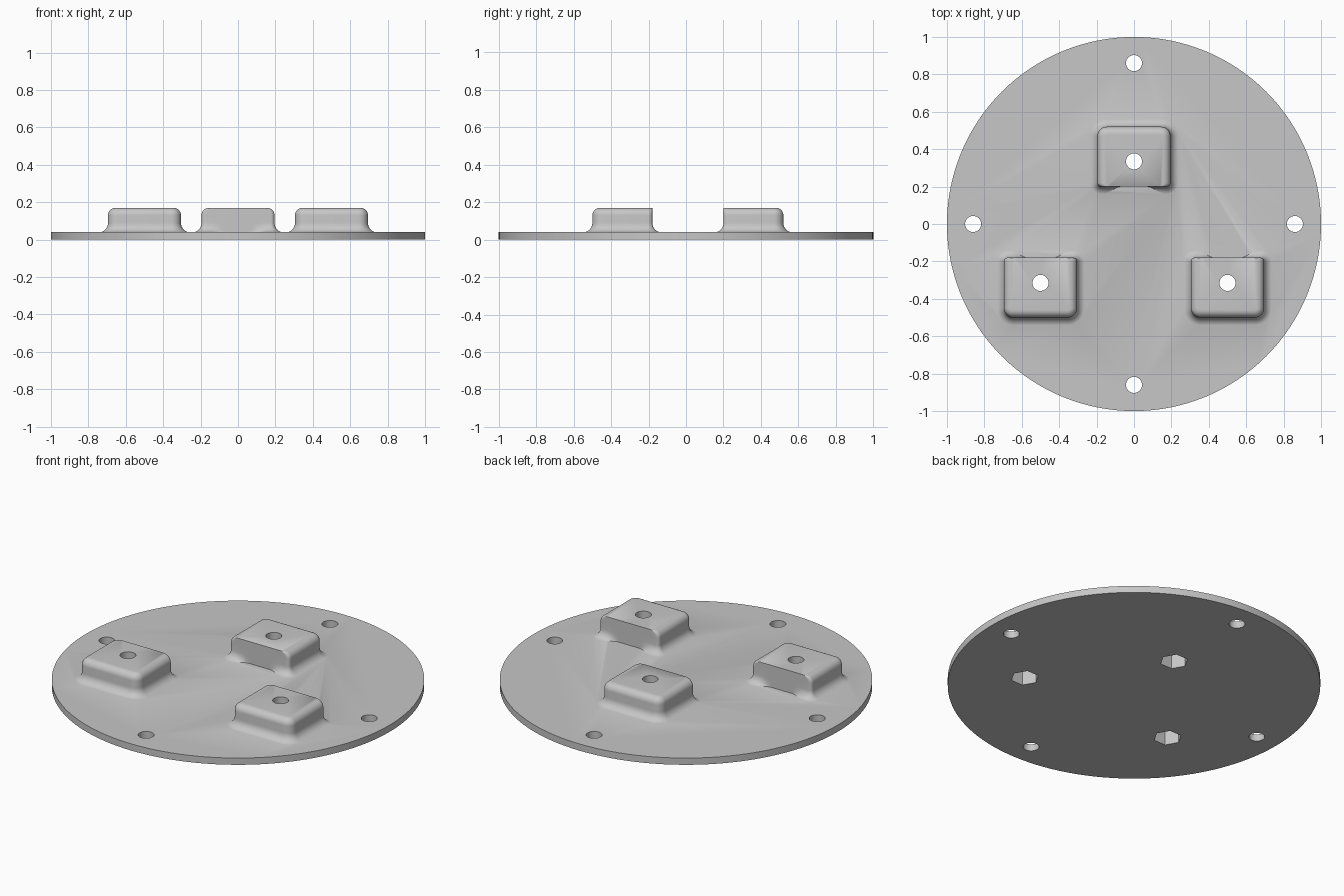
import bpy, bmesh
from math import cos, sin, pi
from mathutils import Matrix

if "Cube" in bpy.data.objects:
    bpy.data.objects.remove(bpy.data.objects["Cube"])

PLATE, TOP = 0.04, 0.17              # plate thickness, height of the mounts
HALF_W, DEPTH, ROUND, FILLET = 0.195, 0.32, 0.04, 0.05
HOLE_R = 0.043

grey = bpy.data.materials.new("light grey")
grey.use_nodes = True
colour = (0.57, 0.57, 0.57, 1)
grey.diffuse_color = colour
grey.node_tree.nodes["Principled BSDF"].inputs["Base Color"].default_value = colour


def finish(bm, name):
    bmesh.ops.recalc_face_normals(bm, faces=bm.faces[:])
    mesh = bpy.data.meshes.new(name)
    bm.to_mesh(mesh)
    bm.free()
    mesh.materials.append(grey)
    obj = bpy.data.objects.new(name, mesh)
    bpy.context.collection.objects.link(obj)
    return obj


def cylinder(name, x, y, z0, z1, radius, sides):
    bm = bmesh.new()
    # a first vertex on the x axis
    bottom = [bm.verts.new((x + radius * cos(2 * pi * i / sides),
                            y + radius * sin(2 * pi * i / sides), z0)) for i in range(sides)]
    face = bm.faces.new(bottom)
    new = bmesh.ops.extrude_face_region(bm, geom=[face])["geom"]
    bmesh.ops.translate(bm, vec=(0, 0, z1 - z0),
                        verts=[v for v in new if isinstance(v, bmesh.types.BMVert)])
    return finish(bm, name)


def combine(target, tool, operation):
    mod = target.modifiers.new("combine", "BOOLEAN")
    mod.operation, mod.object, mod.solver = operation, tool, "EXACT"
    bpy.context.view_layer.objects.active = target
    bpy.ops.object.modifier_apply(modifier=mod.name)
    bpy.data.objects.remove(tool)


def ring(inset, flare):
    """Outline of a mount; its flat side lies on y = 0 and keeps no fillet mid-way."""
    pts = []
    w = HALF_W - inset
    for i in range(1, 24):                       # flat side
        x = -w + 0.02 + (2 * w - 0.04) * i / 24
        t = min(max((abs(x) - 0.07) / 0.095, 0), 1)
        pts.append((x, -flare * t * t * (3 - 2 * t)))
    back = DEPTH - inset
    corners = [(1, 0, 0.02, -pi / 2), (1, back, 0.05 - inset, 0),
               (-1, back, 0.05 - inset, pi / 2), (-1, 0, 0.02, pi)]
    for side, y, r, start in corners:
        cx, cy = side * (w - r), (y - r if y else r)
        for i in range(9):
            a = start + pi / 2 * i / 8
            pts.append((cx + (r + flare) * cos(a), cy + (r + flare) * sin(a)))
    return pts


def mount(name, x, y, turned):
    # levels: inset, flare and height, from the foot up to the rounded top
    levels = [(0, FILLET, 0.02)]
    for i in range(9):
        a = pi / 2 * i / 8
        levels.append((0, FILLET * (1 - sin(a)), PLATE - 0.001 + FILLET * (1 - cos(a))))
    for i in range(9):
        a = pi / 2 * i / 8
        levels.append((ROUND * (1 - cos(a)), 0, TOP - ROUND + ROUND * sin(a)))
    bm = bmesh.new()
    loops = [[bm.verts.new((px, py, z)) for px, py in ring(inset, flare)]
             for inset, flare, z in levels]
    for low, high in zip(loops, loops[1:]):
        for i in range(len(low)):
            j = (i + 1) % len(low)
            bm.faces.new((low[i], low[j], high[j], high[i]))
    bm.faces.new(loops[0][::-1])
    bm.faces.new(loops[-1])
    turn = Matrix.Rotation(pi if turned else 0, 4, "Z")
    bmesh.ops.transform(bm, matrix=Matrix.Translation((x, y, 0)) @ turn, verts=bm.verts[:])
    return finish(bm, name)


# Round base plate
plate = cylinder("mounting_plate", 0, 0, 0, PLATE, 1, 128)

# Three mounts with a bolt hole above a hexagonal nut pocket
for name, x, y, turned in [("back_mount", 0, 0.20, False),
                           ("left_mount", 0.5, -0.18, True),
                           ("right_mount", -0.5, -0.18, True)]:
    combine(plate, mount(name, x, y, turned), "UNION")
    hole_y = y + (-0.135 if turned else 0.135)
    combine(plate, cylinder("nut_pocket", x, hole_y, -0.1, 0.09, 0.076, 6), "DIFFERENCE")
    combine(plate, cylinder("bolt_hole", x, hole_y, -0.1, 0.3, HOLE_R, 32), "DIFFERENCE")

# Four screw holes near the rim
for i in range(4):
    a = pi / 2 * i
    combine(plate, cylinder("rim_hole", 0.86 * cos(a), 0.86 * sin(a), -0.1, 0.2, HOLE_R, 32),
            "DIFFERENCE")

# Smooth shading with crisp edges
bpy.ops.object.select_all(action="DESELECT")
plate.select_set(True)
bpy.context.view_layer.objects.active = plate
bpy.ops.object.shade_smooth_by_angle(angle=pi / 6)
